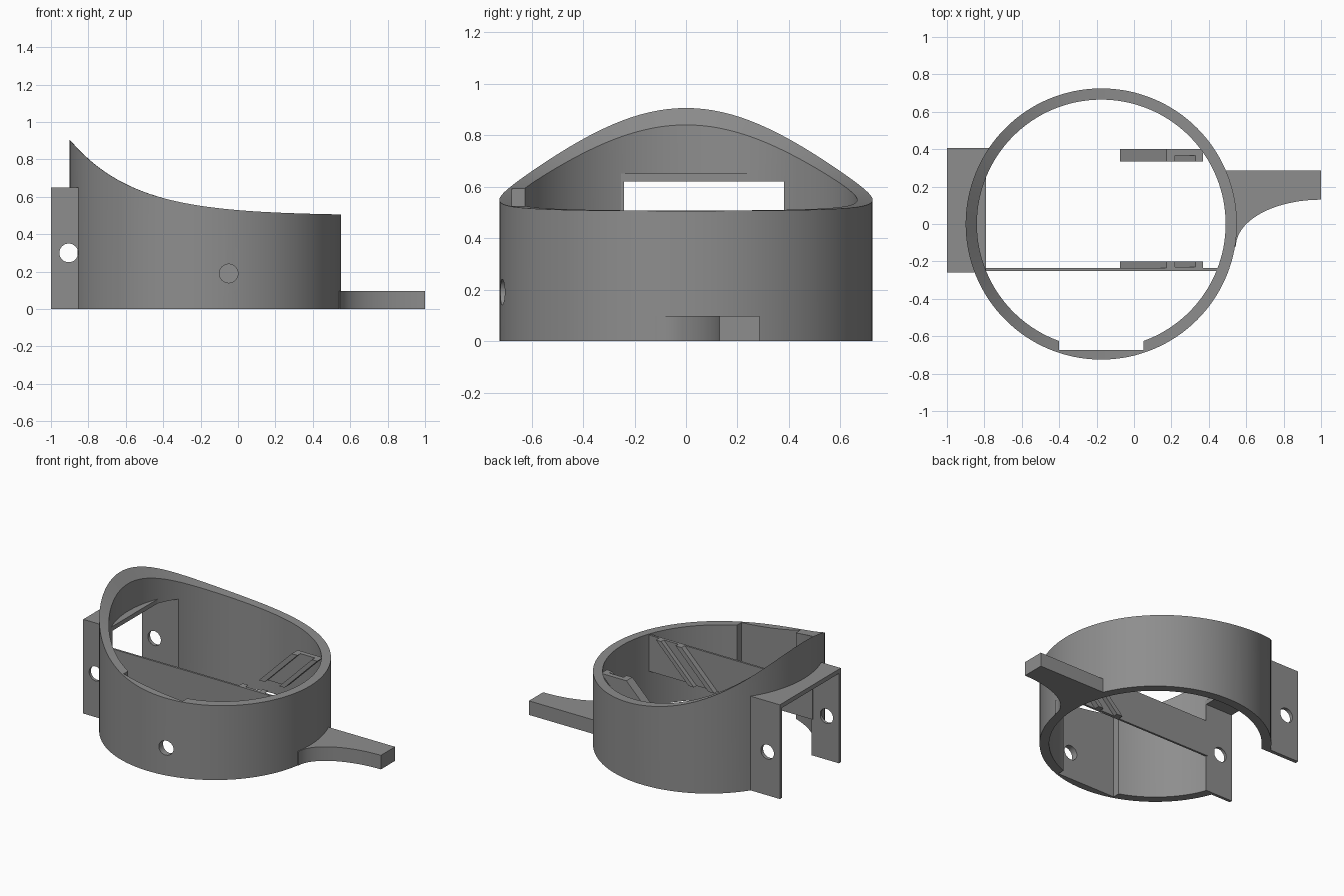
import bpy, bmesh, math

if "Cube" in bpy.data.objects:
    bpy.data.objects.remove(bpy.data.objects["Cube"])

grey = bpy.data.materials.new("mid_grey")
grey.diffuse_color = (0.27, 0.27, 0.27, 1)
grey.use_nodes = True
grey.node_tree.nodes["Principled BSDF"].inputs["Base Color"].default_value = grey.diffuse_color

CX, R_OUT, R_IN = -0.175, 0.725, 0.665


def finish(name, bm):
    bmesh.ops.recalc_face_normals(bm, faces=bm.faces)
    me = bpy.data.meshes.new(name)
    bm.to_mesh(me)
    bm.free()
    me.materials.append(grey)
    ob = bpy.data.objects.new(name, me)
    bpy.context.collection.objects.link(ob)
    return ob


def prism(name, pts, lo, hi, axis):
    """Extrude a 2D outline along z (outline in xy) or y (outline in xz)."""
    bm = bmesh.new()
    place = (lambda a, b, h: (a, b, h)) if axis == 'Z' else (lambda a, b, h: (a, h, b))
    low = [bm.verts.new(place(a, b, lo)) for a, b in pts]
    high = [bm.verts.new(place(a, b, hi)) for a, b in pts]
    bm.faces.new(low)
    bm.faces.new(high)
    n = len(pts)
    for i in range(n):
        j = (i + 1) % n
        bm.faces.new((low[i], low[j], high[j], high[i]))
    return finish(name, bm)


def box(name, x0, x1, y0, y1, z0, z1):
    return prism(name, [(x0, y0), (x1, y0), (x1, y1), (x0, y1)], z0, z1, 'Z')


def pin(name, x, z, r, y0, y1):
    """Round cutter running along y."""
    pts = [(x + r * math.cos(t * math.tau / 32), z + r * math.sin(t * math.tau / 32))
           for t in range(32)]
    return prism(name, pts, y0, y1, 'Y')


def cut(ob, *cutters):
    bpy.context.view_layer.objects.active = ob
    for c in cutters:
        c.hide_render = True
        m = ob.modifiers.new("cut", 'BOOLEAN')
        m.operation, m.solver, m.object = 'DIFFERENCE', 'EXACT', c
        bpy.ops.object.modifier_apply(modifier=m.name)
        bpy.data.objects.remove(c)


def smooth(ob):
    bpy.ops.object.select_all(action='DESELECT')
    ob.select_set(True)
    bpy.context.view_layer.objects.active = ob
    bpy.ops.object.shade_smooth_by_angle(angle=math.radians(30))


# Round collar whose rim sweeps up towards the bracket side
def rim(x):
    return 0.5 + 0.405 * math.exp(-(x + 0.9) / 0.34)


bm = bmesh.new()
N = 128
rings = []
for i in range(N):
    c, s = math.cos(i * math.tau / N), math.sin(i * math.tau / N)
    section = []
    for r in (R_OUT, R_IN):
        x, y = CX + r * c, r * s
        section.append((bm.verts.new((x, y, 0)), bm.verts.new((x, y, rim(x)))))
    (ob_, ot), (ib, it) = section
    rings.append((ob_, ot, it, ib))
for i in range(N):
    a, b = rings[i], rings[(i + 1) % N]
    for k in range(4):
        m = (k + 1) % 4
        bm.faces.new((a[k], b[k], b[m], a[m]))
collar = finish("collar", bm)
cut(collar,
    box("opening_cutter", -1.1, -0.5, -0.24, 0.38, -0.1, 0.62),
    box("recess_cutter", -0.4, 0.05, -0.675, -0.5, -0.1, 1.0),
    pin("collar_hole_cutter", -0.05, 0.19, 0.05, -0.8, -0.55))
smooth(collar)

# Bracket: two drilled side plates and a top plate
for name, x1, y0, y1 in (("bracket_front_plate", -0.79, -0.26, -0.24),
                         ("bracket_back_plate", -0.73, 0.38, 0.405)):
    plate = box(name, -1, x1, y0, y1, 0, 0.65)
    cut(plate, pin("plate_hole_cutter", -0.905, 0.3, 0.05, y0 - 0.1, y1 + 0.1))
    smooth(plate)
box("bracket_top_plate", -1, -0.79, -0.26, 0.405, 0.62, 0.65)

# Thin dividing wall across the inside
box("dividing_wall", -0.8, 0.447, -0.25, -0.236, 0.25, 0.5)


# Slanted guides with a groove facing inwards
def slanted(name, x0, x1, y0, y1, over=0.0):
    return prism(name, [(x0 + over, 0.5 + over), (x1 + over, 0.5 + over),
                        (x1 - 0.25 - over, 0.25 - over),
                        (x0 - 0.25 - over, 0.25 - over)], y0, y1, 'Y')


for name, y0, y1, g0, g1 in (("front_guide", -0.24, -0.2, -0.23, -0.1),
                             ("back_guide", 0.335, 0.4, 0.2, 0.367)):
    guide = slanted(name, 0.175, 0.37, y0, y1)
    cut(guide, slanted("groove_cutter", 0.22, 0.33, g0, g1, 0.05))

# Flat handle with a concave sweep on one edge
sweep = [(1 - 0.455 * math.cos(t * math.pi / 48), -0.12 + 0.25 * math.sin(t * math.pi / 48))
         for t in range(25)]
handle = prism("handle", [(0.51, -0.12)] + sweep + [(1, 0.285), (0.459, 0.285), (0.51, 0.1)],
               0, 0.097, 'Z')
smooth(handle)
